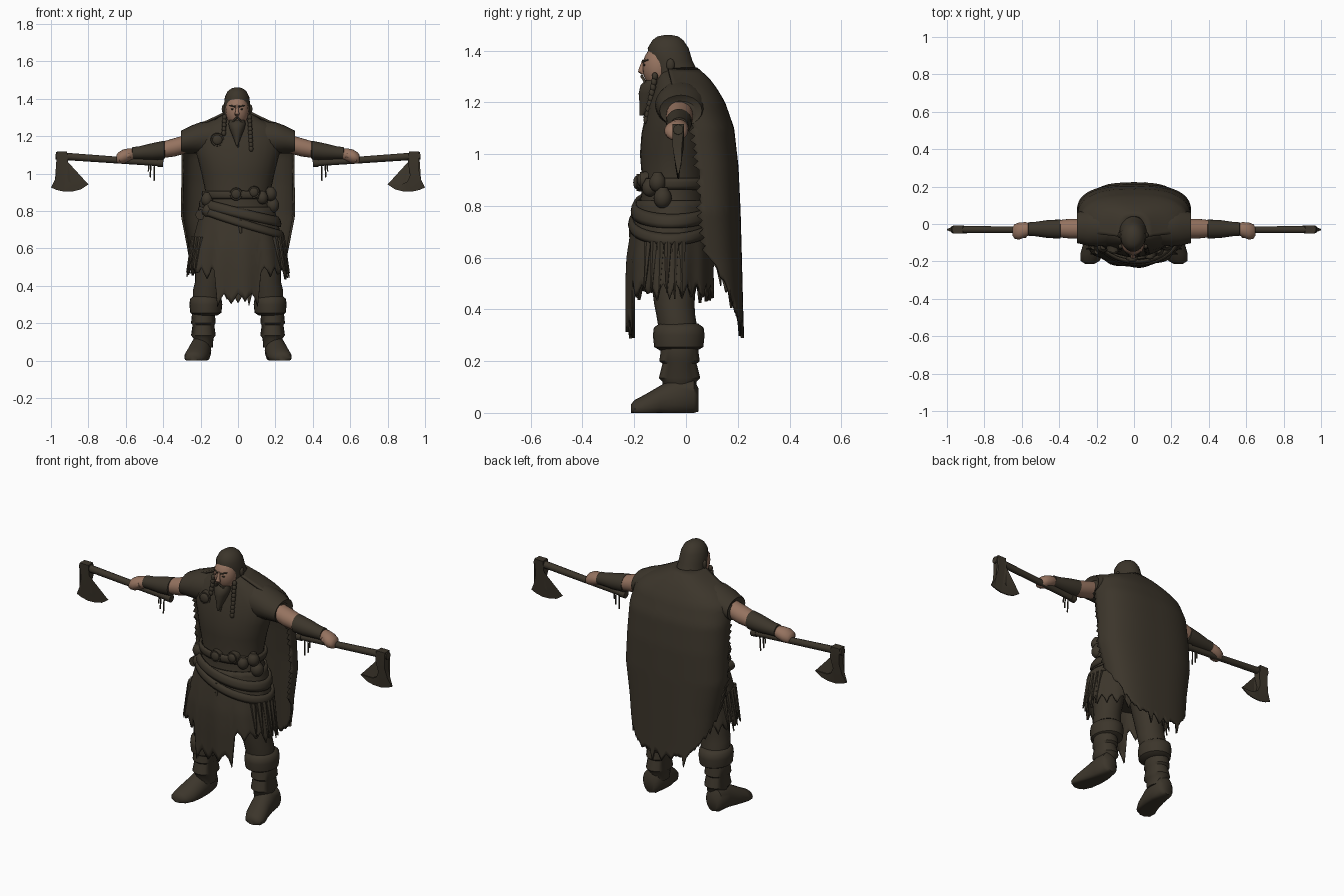
import bpy, bmesh, math, random
from mathutils import Vector

random.seed(4)
if "Cube" in bpy.data.objects:
    bpy.data.objects.remove(bpy.data.objects["Cube"])


def material(name, rgb):
    m = bpy.data.materials.new(name)
    m.use_nodes = True
    m.diffuse_color = (*rgb, 1)
    bsdf = m.node_tree.nodes["Principled BSDF"]
    bsdf.inputs["Base Color"].default_value = (*rgb, 1)
    bsdf.inputs["Roughness"].default_value = 0.9
    return m


CLOTH = material("dark brown cloth", (0.045, 0.036, 0.024))
SKIN = material("tan skin", (0.30, 0.17, 0.115))


def finish(name, bm, mat=CLOTH, angle=50):
    bmesh.ops.recalc_face_normals(bm, faces=bm.faces)
    me = bpy.data.meshes.new(name)
    bm.to_mesh(me)
    bm.free()
    me.materials.append(mat)
    ob = bpy.data.objects.new(name, me)
    bpy.context.collection.objects.link(ob)
    bpy.ops.object.select_all(action="DESELECT")
    bpy.context.view_layer.objects.active = ob
    ob.select_set(True)
    bpy.ops.object.shade_smooth_by_angle(angle=math.radians(angle))
    return ob


def loft(name, rings, axis="Z", mat=CLOTH, segs=20, floor=False):
    """Rings are (position on axis, centre a, centre b, radius a, radius b)."""
    bm, loops = bmesh.new(), []
    for t, ca, cb, ra, rb in rings:
        row = []
        for i in range(segs):
            k = math.tau * i / segs
            a, b = ca + ra * math.cos(k), cb + rb * math.sin(k)
            p = {"X": (t, a, b), "Y": (a, t, b), "Z": (a, b, t)}[axis]
            row.append(bm.verts.new((p[0], p[1], max(p[2], 0) if floor else p[2])))
        loops.append(row)
    for lo, hi in zip(loops, loops[1:]):
        for i in range(segs):
            j = (i + 1) % segs
            bm.faces.new((lo[i], lo[j], hi[j], hi[i]))
    bm.faces.new(loops[0])
    bm.faces.new(loops[-1])
    return finish(name, bm, mat)


def body(name, rows, mat=CLOTH, x=0):
    """Upright loft from rows of (z, half width, front y, back y)."""
    return loft(name, [(z, x, (f + b) / 2, w, (b - f) / 2) for z, w, f, b in rows], "Z", mat, 28)


def sheet(name, point, nu, nv, thick=0.012):
    """Cloth grid from a function of column and row fractions."""
    bm = bmesh.new()
    g = [[bm.verts.new(point(i, j)) for i in range(nu + 1)] for j in range(nv + 1)]
    for j in range(nv):
        for i in range(nu):
            bm.faces.new((g[j][i], g[j][i + 1], g[j + 1][i + 1], g[j + 1][i]))
    bmesh.ops.remove_doubles(bm, verts=bm.verts, dist=0.0005)
    ob = finish(name, bm)
    mod = ob.modifiers.new("thickness", "SOLIDIFY")
    mod.thickness, mod.offset = thick, 0
    return ob


def tube(name, a, b, r0, r1=None, mat=CLOTH, segs=10):
    a, b = Vector(a), Vector(b)
    bm = bmesh.new()
    bmesh.ops.create_cone(bm, cap_ends=True, segments=segs, radius1=r0,
                          radius2=r0 if r1 is None else r1, depth=(b - a).length)
    bm.transform((b - a).to_track_quat("Z", "Y").to_matrix().to_4x4())
    bmesh.ops.translate(bm, verts=bm.verts, vec=(a + b) / 2)
    return finish(name, bm, mat)


def ball(name, c, r, mat=CLOTH):
    bm = bmesh.new()
    bmesh.ops.create_uvsphere(bm, u_segments=20, v_segments=12, radius=1)
    bmesh.ops.scale(bm, verts=bm.verts, vec=r)
    bmesh.ops.translate(bm, verts=bm.verts, vec=c)
    return finish(name, bm, mat)


def lerp_rows(rows, z):
    """Interpolate rows sorted from high to low z."""
    for p, q in zip(rows, rows[1:]):
        if z >= q[0]:
            k = min(1, max(0, (p[0] - z) / (p[0] - q[0])))
            return [m + (n - m) * k for m, n in zip(p, q)]
    return rows[-1]


# Torso and tunic
TORSO = [(1.33, .06, -.10, .01), (1.29, .12, -.115, .05), (1.25, .21, -.125, .08),
         (1.18, .245, -.15, .10), (1.08, .215, -.172, .10), (1.0, .195, -.178, .09),
         (.88, .17, -.168, .08), (.8, .185, -.18, .08), (.7, .21, -.2, .085),
         (.6, .235, -.215, .09), (.5, .25, -.218, .09), (.3, .25, -.215, .09)]
body("tunic", TORSO[:10])


def on_torso(k, z, grow=0):
    _, w, f, b = lerp_rows(TORSO, z)
    return (math.sin(k) * (w + grow), (f + b) / 2 - math.cos(k) * ((b - f) / 2 + grow), z)


# Torn skirt with a long front flap
COLS = 88
tear = [(.075 if i % 4 == 2 else .035 if i % 2 else 0) * random.uniform(.4, 1) for i in range(COLS)]


def skirt_point(i, j):
    k = math.tau * i / COLS
    near = abs(math.sin(k)) < .43 and math.cos(k) > 0
    hem = (.36 if near else .5) - tear[i % COLS]
    z = .82 + (hem - .82) * j / 14
    fold = .006 * math.sin(k * 11) * j / 14
    return on_torso(k, z, .008 + fold)


sheet("torn_skirt", skirt_point, COLS, 14)

# Shoulder cloak hanging down the back
CLOAK = [(1.33, .06, .04, -.07), (1.29, .14, .085, -.06), (1.25, .23, .115, -.05),
         (1.2, .29, .145, -.03), (1.1, .295, .18, .03), (.95, .297, .197, .05),
         (.78, .3, .205, .06), (.6, .265, .21, .08), (.4, .235, .215, .11), (.25, .22, .22, .13)]
CC, CR = 56, 44
rips = [(.07 if i % 3 == 1 else .02) * random.random() for i in range(CC + 1)]
fray = [.022 * random.random() * (j % 2) for j in range(CR + 1)]


def cloak_point(i, j):
    k = math.pi * i / CC
    hem = .62 - .26 * min(1, math.sin(k) * 1.15) - rips[i]
    z = 1.33 + (hem - 1.33) * j / CR
    _, w, back, edge = lerp_rows(CLOAK, z)
    if i in (0, CC) and z < 1.1:
        edge -= fray[j]
    c, s = math.cos(k), math.sin(k)
    return (math.copysign(abs(c) ** .75, c) * w, edge + (back - edge) * s ** .75, z)


sheet("cloak", cloak_point, CC, CR)


# Belts and slanted sash
def belt(name, z, tilt, height, grow):
    def point(i, j):
        k = math.tau * i / 40
        return on_torso(k, z - tilt * math.sin(k) + height * (j / 3 - .5), grow + .008 * math.sin(j * math.pi / 3))
    sheet(name, point, 40, 3, .014)


belt("waist_belt", .885, 0, .04, .008)
belt("upper_sash", .79, .05, .05, .016)
belt("lower_sash", .74, .07, .04, .016)

# Buckle, brooch and hanging tabs
for name, x, y, z, r in [("belt_buckle", -.01, -.18, .89, .036), ("belt_disc", .085, -.165, .9, .034),
                         ("cloak_brooch", -.11, -.135, 1.18, .038)]:
    tube(name, (x, y + .02, z), (x, y - .012, z), r, r * .9, segs=20)
    ball(name + "_boss", (x, y - .012, z), (r * .7, .012, r * .7))
tube("belt_tab", (.01, -.205, .75), (.015, -.215, .68), .014, .006)
tube("neck_slit", (0, -.125, 1.24), (0, -.162, 1.14), .012, .004)

# Pouches and side roll
for x, y, z, r in [(.13, -.14, .87, .03), (.175, -.11, .89, .032), (.185, -.09, .83, .035),
                   (-.165, -.12, .86, .032), (-.16, -.13, .8, .03)]:
    ball("belt_pouch", (x, y, z), (r, r, r * 1.15))
    tube("pouch_flap", (x, y, z + r * .5), (x, y, z + r * 1.2), r * .85, r * .5)
tube("side_roll", (-.2, -.12, .78), (-.2, 0, .78), .027, segs=14)
for y in (-.1, -.025):
    tube("roll_strap", (-.19, y, .76), (-.18, y, .87), .012)

# Head, hair and face
body("hair", [(1.2, .1, -.09, .09), (1.25, .088, -.11, .085), (1.3, .074, -.125, .055), (1.36, .071, -.143, .025),
              (1.41, .065, -.148, .01), (1.44, .05, -.13, -.01), (1.455, .03, -.11, -.03),
              (1.461, .008, -.08, -.06)], x=-.005)
FX = -.005
ball("face", (FX, -.105, 1.335), (.062, .063, .085), SKIN)
loft("nose", [(1.365, FX, -.163, .006, .006), (1.33, FX, -.172, .009, .011),
              (1.318, FX, -.174, .014, .012), (1.308, FX, -.165, .008, .008)], "Z", SKIN, 10)
body("beard", [(1.285, .04, -.158, -.1), (1.265, .046, -.176, -.09), (1.235, .038, -.183, -.09),
               (1.2, .024, -.18, -.11), (1.15, .005, -.18, -.165)], x=FX)
for s, side in ((1, "left"), (-1, "right")):
    tube(side + "_moustache", (FX, -.171, 1.302), (FX + s * .028, -.155, 1.272), .006, .004)
    tube(side + "_brow", (FX + s * .01, -.167, 1.358), (FX + s * .042, -.148, 1.364), .005, .003)
    ball(side + "_eye", (FX + s * .024, -.16, 1.344), (.009, .005, .004))
    ball(side + "_ear", (FX + s * .072, -.06, 1.345), (.01, .016, .024))
    for n in range(9 if s > 0 else 5):
        ball(side + "_braid", (FX + s * (.067 + .001 * n), -.12 - .004 * n, 1.30 - .021 * n), (.012, .012, .016))

for s, side in ((1, "left"), (-1, "right")):
    # Sleeve, arm, bracer and hand
    loft(side + "_sleeve", [(s * x, -.02, z, a, b) for x, z, a, b in
         [(.12, 1.19, .09, .1), (.2, 1.19, .1, .085), (.25, 1.182, .095, .074), (.305, 1.168, .082, .06), (.29, 1.165, .05, .04)]], "X")
    loft(side + "_arm", [(s * x, -.025, z, a, b) for x, z, a, b in
         [(.25, 1.165, .05, .05), (.34, 1.14, .053, .049), (.41, 1.125, .045, .043), (.56, 1.105, .03, .028)]], "X", SKIN)
    loft(side + "_bracer", [(s * x, -.027, z, a, b) for x, z, a, b in
         [(.39, 1.125, .042, .04), (.395, 1.125, .051, .05), (.46, 1.117, .048, .045), (.53, 1.11, .038, .035),
          (.565, 1.108, .036, .033), (.567, 1.108, .028, .026)]], "X")
    loft(side + "_hand", [(s * x, y, z, a, b) for x, y, z, a, b in
         [(.55, -.027, 1.106, .028, .026), (.58, -.03, 1.1, .04, .035), (.615, -.038, 1.09, .046, .038),
          (.64, -.04, 1.083, .038, .03), (.65, -.04, 1.08, .02, .018)]], "X", SKIN)
    tube(side + "_thumb", (s * .58, -.06, 1.1), (s * .635, -.066, 1.072), .015, .012, SKIN)
    for x, drop in ((.445, .08), (.465, .06), (.475, .03)):
        tube(side + "_bracer_string", (s * x, -.03, 1.09), (s * (x + .004), -.035, 1.04 - drop), .004)

    # Axe
    tube(side + "_axe_handle", (s * .405, -.03, 1.055), (s * .975, -.03, 1.095), .017, .02)
    tube(side + "_axe_pommel", (s * .40, -.03, 1.055), (s * .43, -.03, 1.057), .021)
    outline = [(.968, 1.117), (.914, 1.117), (.908, 1.06), (.92, .99), (.905, .957), (.875, .942), (.80, .942),
               (.84, .915), (.88, .905), (.93, .903), (.97, .912), (1.0, .925), (.978, .97), (.965, 1.03)]
    bm = bmesh.new()
    faces = []
    for d in (-1, 1):
        faces.append([bm.verts.new((s * x, -.03 + d * (.022 if z > 1.02 else .012 if z > .95 else .003), z))
                      for x, z in outline])
        bm.faces.new(faces[-1])
    for i in range(len(outline)):
        j = (i + 1) % len(outline)
        bm.faces.new((faces[0][i], faces[0][j], faces[1][j], faces[1][i]))
    bmesh.ops.triangulate(bm, faces=[f for f in bm.faces if len(f.verts) > 4])
    finish(side + "_axe_head", bm, angle=30)

    # Trouser leg, fur cuff, wrapped shin and boot
    loft(side + "_trouser", [(z, s * x, y, a, b) for z, x, y, a, b in
         [(.32, .165, -.03, .075, .075), (.38, .16, -.04, .08, .075), (.42, .155, -.045, .075, .078),
          (.55, .14, -.05, .09, .09), (.72, .11, -.05, .1, .1)]])
    loft(side + "_fur_cuff", [(z, s * .172, -.028, a, b) for z, a, b in
         [(.24, .06, .07), (.255, .083, .095), (.3, .088, .1), (.33, .084, .096), (.345, .065, .075)]], segs=24)
    loft(side + "_shin_wrap", [(z, s * .185, -.025, a, b) for z, a, b in
         [(.07, .05, .06), (.12, .054, .066), (.135, .066, .08), (.19, .058, .066), (.2, .066, .078), (.26, .06, .07)]])
    loft(side + "_boot", [(y, s * x, z, a, b) for y, x, z, a, b in
         [(.048, .2, .05, .03, .045), (.03, .2, .06, .052, .07), (-.04, .2, .055, .057, .08), (-.1, .21, .04, .06, .065),
          (-.16, .225, .02, .062, .05), (-.198, .235, .015, .05, .035), (-.213, .237, .015, .025, .018)]], "Y", floor=True)
    # Ragged strips at the hips
    for n in range(6):
        k = s * (1.0 + n * .17)
        top, low = on_torso(k, .66, .015), on_torso(k, .44 + .05 * random.random(), .025)
        tube(side + "_hip_strip", top, low, .016, .003, segs=6)
